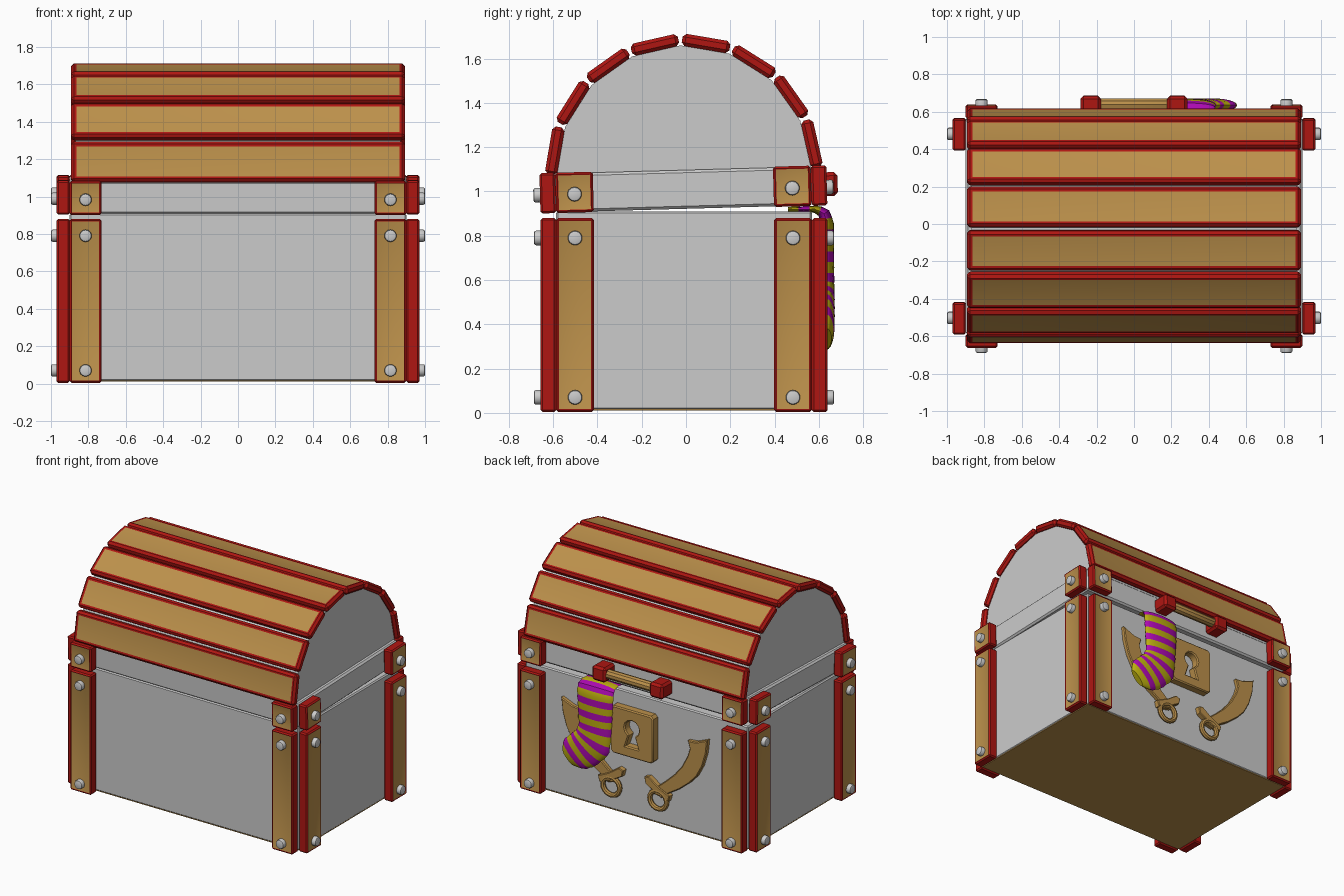
import bpy, bmesh
from math import sin, cos, pi, radians
from mathutils import Matrix, Vector

if "Cube" in bpy.data.objects:
    bpy.data.objects.remove(bpy.data.objects["Cube"])

def material(name, rgb):
    m = bpy.data.materials.new(name)
    m.diffuse_color = (*rgb, 1)
    m.use_nodes = True
    m.node_tree.nodes["Principled BSDF"].inputs["Base Color"].default_value = m.diffuse_color
    return m

RED = material("red", (0.43, 0.008, 0.006))
GOLD = material("gold", (0.5, 0.28, 0.07))
PURPLE = material("purple", (0.42, 0.003, 0.45))
YELLOW = material("yellow", (0.5, 0.42, 0.005))
X, Y, Z = Vector((1, 0, 0)), Vector((0, 1, 0)), Vector((0, 0, 1))
CY = -0.009  # depth centre of the chest
HINGE = Vector((0, -0.6, 0.9))
LID = Matrix.Translation(HINGE) @ Matrix.Rotation(radians(1.6), 4, 'X') @ Matrix.Translation(-HINGE)
BODY = Matrix.Identity(4)

def frame(n, up, loc):
    """Local z along n, local y along up."""
    m = Matrix((up.cross(n), up, n)).transposed().to_4x4()
    m.translation = loc
    return m

def finish(name, bm, mats=(), m=BODY):
    bm.transform(m)
    bmesh.ops.recalc_face_normals(bm, faces=bm.faces)
    me = bpy.data.meshes.new(name)
    bm.to_mesh(me)
    bm.free()
    for mt in mats:
        me.materials.append(mt)
    ob = bpy.data.objects.new(name, me)
    bpy.context.collection.objects.link(ob)
    return ob

def box_bm(size, bevel):
    bm = bmesh.new()
    bmesh.ops.create_cube(bm, size=1)
    bmesh.ops.scale(bm, vec=size, verts=bm.verts)
    if bevel:
        bmesh.ops.bevel(bm, geom=bm.edges[:], offset=bevel, segments=1, affect='EDGES')
    return bm

def box(name, lo, hi, bevel=0.008, mats=(), m=BODY):
    lo, hi = Vector(lo), Vector(hi)
    return finish(name, box_bm(hi - lo, bevel), mats, m @ Matrix.Translation((lo + hi) / 2))

def slab(name, size, m, bevel, border):
    """Red bevelled board with a gold panel set in its outer face."""
    bm = box_bm(size, bevel)
    bm.normal_update()
    top = max(bm.faces, key=lambda f: f.calc_center_median().z)
    bmesh.ops.inset_individual(bm, faces=[top], thickness=border, depth=-0.002)
    top.material_index = 1
    return finish(name, bm, (RED, GOLD), m)

def cylinder(name, r, depth, m, mats=(), sides=16, r2=None):
    bm = bmesh.new()
    bmesh.ops.create_cone(bm, cap_ends=True, segments=sides, radius1=r,
                          radius2=r if r2 is None else r2, depth=depth)
    if r2 is None:
        caps = [e for e in bm.edges if abs(e.verts[0].co.z - e.verts[1].co.z) < 1e-5]
        bmesh.ops.bevel(bm, geom=caps, offset=r * 0.3, segments=2, affect='EDGES', profile=0.5)
    return finish(name, bm, mats, m)

def curve(name, loops, m, mat=None, extrude=0.0, bevel=0.0, flat=True):
    """Filled flat outline (with holes) or round tube, turned into a mesh."""
    cu = bpy.data.curves.new(name, 'CURVE')
    cu.dimensions = '2D' if flat else '3D'
    cu.fill_mode = 'BOTH' if flat else 'FULL'
    cu.extrude, cu.bevel_depth, cu.bevel_resolution = extrude, bevel, 0 if flat else 2
    for pts in loops:
        s = cu.splines.new('POLY')
        s.points.add(len(pts) - 1)
        for p, c in zip(s.points, pts):
            p.co = (c[0], c[1], 0, 1)
        s.use_cyclic_u = True
    tmp = bpy.data.objects.new(name + "_curve", cu)
    bpy.context.collection.objects.link(tmp)
    bpy.context.view_layer.update()
    me = bpy.data.meshes.new_from_object(tmp.evaluated_get(bpy.context.evaluated_depsgraph_get()))
    bpy.data.objects.remove(tmp)
    me.transform(m)
    me.materials.clear()
    if mat:
        me.materials.append(mat)
    ob = bpy.data.objects.new(name, me)
    bpy.context.collection.objects.link(ob)
    return ob

# chest body, its wooden underside, and the lid rim
box("chest_body", (-0.9, CY - 0.578, 0.014), (0.9, CY + 0.578, 0.91))
box("chest_bottom", (-0.895, CY - 0.573, 0.01), (0.895, CY + 0.573, 0.03), 0, (GOLD,))
box("lid_rim", (-0.9, CY - 0.578, 0.905), (0.9, CY + 0.578, 1.08), 0.012, (), LID)

# corner brackets and rivets on body and lid
for part, M, zc, h, rivets in (("body", BODY, 0.442, 0.876, (0.07, 0.79)),
                               ("lid", LID, 0.993, 0.182, (0.985,))):
    for a in (-1, 1):
        for b in (-1, 1):
            for n, x, y in ((Y * b, 0.815 * a, CY + 0.613 * b), (X * a, 0.935 * a, CY + 0.492 * b)):
                slab(part + "_bracket", (0.17, h, 0.07), M @ frame(n, Z, Vector((x, y, zc))), 0.009, 0.006)
                for z in rivets:
                    cylinder(part + "_rivet", 0.033, 0.06,
                             M @ frame(n, Z, Vector((x, y, z)) + n * 0.035), sides=14)

# domed lid core and its eight planks
step = pi / 8
dome = [(0.575 * sin(i * step - pi / 2), 0.575 * cos(i * step - pi / 2)) for i in range(9)]
curve("lid_dome", [dome], LID @ frame(X, Z, Vector((0, -0.004, 1.068))), extrude=0.87)
for i in range(8):
    t = (i - 3.5) * step
    n = Vector((0, sin(t), cos(t)))
    slab("lid_plank", (0.218, 1.785, 0.056),
         LID @ frame(n, X, Vector((0, -0.004, 1.068)) + n * 0.592), 0.015, 0.018)

# handle on the decorated side
for a in (-1, 1):
    box("handle_mount", (a * 0.232 - 0.055, 0.56, 0.945), (a * 0.232 + 0.055, 0.688, 1.052),
        0.016, (RED,), LID)
cylinder("handle_bar", 0.034, 0.4, LID @ frame(X, Z, Vector((0, 0.642, 1.0))), (GOLD,), 10)

# lock plate with keyhole
w, c = 0.165, 0.015
plate = [(-w, -w + c), (-w, w - c), (-w + c, w), (w - c, w), (w, w - c), (w, -w + c), (w - c, -w), (-w + c, -w)]
keyhole = [(0.065 * cos(radians(d)), 0.04 + 0.065 * sin(radians(d))) for d in range(-60, 241, 30)]
keyhole += [(-0.062, -0.105), (0.062, -0.105)]
curve("lock_plate", [plate, keyhole], frame(Y, Z, Vector((0, 0.597, 0.635))), GOLD, 0.024, 0.008)

# pair of curved swords
blade = [(0.44, 0.69), (0.5, 0.695), (0.585, 0.73), (0.575, 0.64), (0.545, 0.54), (0.5, 0.455),
         (0.44, 0.39), (0.36, 0.325), (0.28, 0.275), (0.22, 0.225), (0.17, 0.235),
         (0.19, 0.29), (0.255, 0.345), (0.33, 0.415), (0.39, 0.49), (0.435, 0.575), (0.455, 0.64)]
cross = [(0.09, 0.335), (0.12, 0.345), (0.2, 0.29), (0.285, 0.25), (0.275, 0.215), (0.18, 0.25), (0.1, 0.295)]
ring = [(0.19 + 0.068 * cos(k * pi / 10), 0.195 + 0.065 * sin(k * pi / 10)) for k in range(20)]
for a in (-1, 1):
    side = lambda pts: [(a * p[0], p[1]) for p in pts]
    m = frame(Y, Z, Vector((0, 0.582, 0)))
    curve("sword_blade", [side(blade)], m, GOLD, 0.012, 0.006)
    curve("sword_crossguard", [side(cross)], m, GOLD, 0.02, 0.005)
    curve("sword_hand_guard", [side(ring)], frame(Y, Z, Vector((0, 0.592, 0))), GOLD, 0, 0.018, False)

# striped sock hanging out: x, y, z, half width, half thickness, turn
KEYS = [(0.29, 0.46, 0.918, 0.13, 0.012, 0), (0.29, 0.58, 0.92, 0.135, 0.015, 0),
        (0.29, 0.622, 0.905, 0.14, 0.026, 0), (0.29, 0.635, 0.86, 0.145, 0.032, 0),
        (0.29, 0.635, 0.6, 0.128, 0.034, 0), (0.31, 0.635, 0.5, 0.14, 0.036, 25),
        (0.39, 0.635, 0.42, 0.132, 0.036, 45), (0.46, 0.635, 0.37, 0.12, 0.034, 45),
        (0.505, 0.635, 0.335, 0.065, 0.022, 45)]
dist = [0.0]
for p, q in zip(KEYS, KEYS[1:]):
    dist.append(dist[-1] + (Vector(q[:3]) - Vector(p[:3])).length)
STEPS, SIDES = 34, 20

def sample(s):
    k = max(i for i in range(len(KEYS) - 1) if dist[i] <= s + 1e-9)
    f = min(1, (s - dist[k]) / (dist[k + 1] - dist[k]))
    return [u + (v - u) * f for u, v in zip(KEYS[k], KEYS[k + 1])]

bm = bmesh.new()
rings = []
for i in range(STEPS + 1):
    s = dist[-1] * i / STEPS
    x, y, z, wid, thick, turn = sample(s)
    tangent = Vector(sample(min(dist[-1], s + 0.02))[:3]) - Vector(sample(max(0, s - 0.02))[:3])
    across = Vector((cos(radians(turn)), 0, sin(radians(turn))))
    out = tangent.cross(across).normalized()
    bulge = 1 + (0.03 if i % 2 else 0)
    rings.append([bm.verts.new(Vector((x, y, z)) + across * wid * bulge * cos(2 * pi * k / SIDES)
                               + out * thick * bulge * sin(2 * pi * k / SIDES)) for k in range(SIDES)])
for i, (r0, r1) in enumerate(zip(rings, rings[1:])):
    for k in range(SIDES):
        f = bm.faces.new((r0[k], r0[k - 1], r1[k - 1], r1[k]))
        f.material_index = (i // 2) % 2
bm.faces.new(rings[0])
bm.faces.new(rings[-1])
finish("sock", bm, (YELLOW, PURPLE))

# smooth shading with sharp edges kept
bpy.ops.object.select_all(action='SELECT')
bpy.context.view_layer.objects.active = bpy.data.objects["chest_body"]
bpy.ops.object.shade_smooth_by_angle(angle=radians(32))
